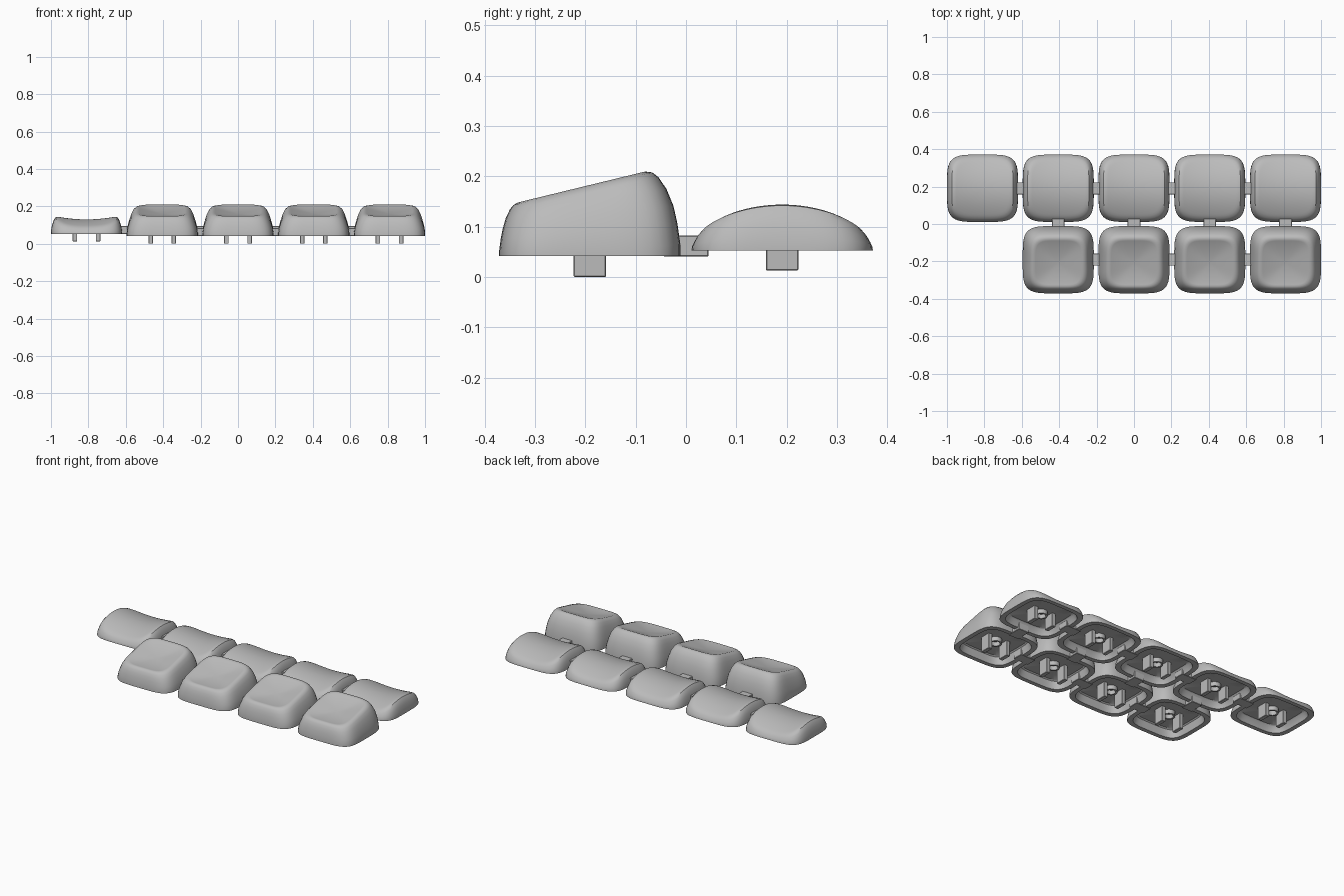
import bpy, bmesh, math

cube = bpy.data.objects.get("Cube")
if cube:
    bpy.data.objects.remove(cube, do_unlink=True)

grey = bpy.data.materials.new("light grey plastic")
grey.use_nodes = True
colour = (0.5, 0.5, 0.5, 1)
grey.diffuse_color = colour
grey.node_tree.nodes["Principled BSDF"].inputs["Base Color"].default_value = colour

SEGS = 72
PITCH = 0.405
ROW_Y = 0.191


def finish(bm, name, location, angle=35):
    bmesh.ops.recalc_face_normals(bm, faces=bm.faces)
    mesh = bpy.data.meshes.new(name)
    bm.to_mesh(mesh)
    bm.free()
    mesh.materials.append(grey)
    obj = bpy.data.objects.new(name, mesh)
    obj.location = location
    bpy.context.collection.objects.link(obj)
    bpy.ops.object.select_all(action='DESELECT')
    obj.select_set(True)
    bpy.context.view_layer.objects.active = obj
    bpy.ops.object.shade_smooth_by_angle(angle=math.radians(angle))
    return obj


def outline(hx, front, back, n=4.5):
    """Soft square outline with separate front and back reach."""
    mid, hy = (front + back) / 2, (back - front) / 2
    pts = []
    for i in range(SEGS):
        a = math.tau * i / SEGS
        c, s = math.cos(a), math.sin(a)
        r = (abs(c) ** n + abs(s) ** n) ** (-1 / n)
        pts.append((hx * r * c, mid + hy * r * s))
    return pts


def loft(bm, rings):
    """Skin a list of rings and close both ends with a fan."""
    loops = [[bm.verts.new(p) for p in ring] for ring in rings]
    for a, b in zip(loops, loops[1:]):
        for i in range(SEGS):
            j = (i + 1) % SEGS
            bm.faces.new((a[i], a[j], b[j], b[i]))
    for loop in (loops[0], loops[-1]):
        pole = bm.verts.new([sum(v.co[k] for v in loop) / SEGS for k in range(3)])
        for i in range(SEGS):
            bm.faces.new((loop[i], loop[(i + 1) % SEGS], pole))


def keycap(name, location, base, wall, top, recess):
    """wall rows: height fraction, half width, front, back."""
    _, hx, f, b = wall[0]
    rings = []
    # hollow underside and rim
    for scale, z in ((0.3, recess), (0.76, recess), (0.80, recess - 0.006), (0.86, base)):
        rings.append([(x, y, z) for x, y in outline(hx * scale, f * scale, b * scale)])
    # outer wall up to the lip
    for h, hx, f, b in wall:
        rings.append([(x, y, base + h * (top(x, y, 1) - base)) for x, y in outline(hx, f, b)])
    # finger surface inside the lip
    mid, half = (f + b) / 2, (b - f) / 2
    for u in (0.93, 0.85, 0.75, 0.62, 0.5, 0.37, 0.24, 0.12, 0.03):
        pts = outline(hx * u, mid - half * u, mid + half * u)
        rings.append([(x, y, top(x, y, u)) for x, y in pts])
    bm = bmesh.new()
    loft(bm, rings)
    return finish(bm, name, location)


def box(name, x, y, z, bevel=0.002):
    """Box from (low, high) pairs."""
    bm = bmesh.new()
    bmesh.ops.create_cube(bm, size=1)
    for v in bm.verts:
        v.co = [(hi - lo) * c for (lo, hi), c in zip((x, y, z), v.co)]
    bmesh.ops.bevel(bm, geom=bm.edges[:], offset=bevel, segments=1, affect='EDGES')
    return finish(bm, name, [sum(p) / 2 for p in (x, y, z)], 20)


def tube(name, location, z0, z1, outer=0.034, inner=0.024):
    bm = bmesh.new()
    loops = []
    for r, z in ((outer, z0), (outer, z1), (inner, z1), (inner, z0)):
        loops.append([bm.verts.new((r * math.cos(math.tau * i / 24), r * math.sin(math.tau * i / 24), z))
                      for i in range(24)])
    for a, b in zip(loops, loops[1:] + loops[:1]):
        for i in range(24):
            j = (i + 1) % 24
            bm.faces.new((a[i], a[j], b[j], b[i]))
    return finish(bm, name, location)


def low_top(x, y, u):
    return 0.13 + 0.015 * (x / 0.155) ** 2 - 0.036 * (y / 0.15) ** 2


def tall_top(x, y, u):
    return 0.183 + 0.243 * y - 0.018 * (1 - u * u)


low_wall = [(0, 0.19, -0.18, 0.18), (0.06, 0.19, -0.18, 0.18), (0.3, 0.188, -0.179, 0.179),
            (0.55, 0.182, -0.175, 0.175), (0.8, 0.174, -0.169, 0.169),
            (0.95, 0.164, -0.161, 0.161), (1, 0.15, -0.148, 0.148)]
tall_wall = [(0, 0.19, -0.18, 0.18), (0.12, 0.19, -0.18, 0.18), (0.35, 0.185, -0.177, 0.174),
             (0.55, 0.177, -0.173, 0.166), (0.75, 0.167, -0.167, 0.152),
             (0.9, 0.155, -0.159, 0.136), (0.97, 0.145, -0.152, 0.124), (1, 0.131, -0.143, 0.11)]

# row name, y, columns, cap base, prong bottom, recess ceiling, wall, top
rows = [("back", ROW_Y, range(-2, 3), 0.053, 0.013, 0.092, low_wall, low_top),
        ("front", -ROW_Y, range(-1, 3), 0.042, 0.0, 0.09, tall_wall, tall_top)]

for row, y, columns, base, foot, recess, wall, top in rows:
    for k in columns:
        x = k * PITCH
        tag = f"{row}_{k + 3}"
        keycap(f"keycap_{tag}", (x, y, 0), base, wall, top, recess)
        # switch prongs and the small ring between them
        for side, s in (("right", -1), ("left", 1)):
            cx = x + s * 0.062
            box(f"prong_{side}_{tag}", (cx - 0.012, cx + 0.012), (y - 0.032, y + 0.032),
                (foot, recess + 0.004))
        tube(f"stem_ring_{tag}", (x, y, 0), recess - 0.025, recess + 0.002)
        # bridge to the next cap in the row
        if k < 2:
            gap = x + PITCH / 2
            box(f"side_bridge_{tag}", (gap - 0.05, gap + 0.05), (y - 0.032, y + 0.032),
                (base - 0.001, base + 0.042))

# bridges joining the two rows
for k in range(-1, 3):
    x = k * PITCH
    box(f"row_bridge_{k + 3}", (x - 0.034, x + 0.034), (-0.045, 0.045), (0.041, 0.083))
